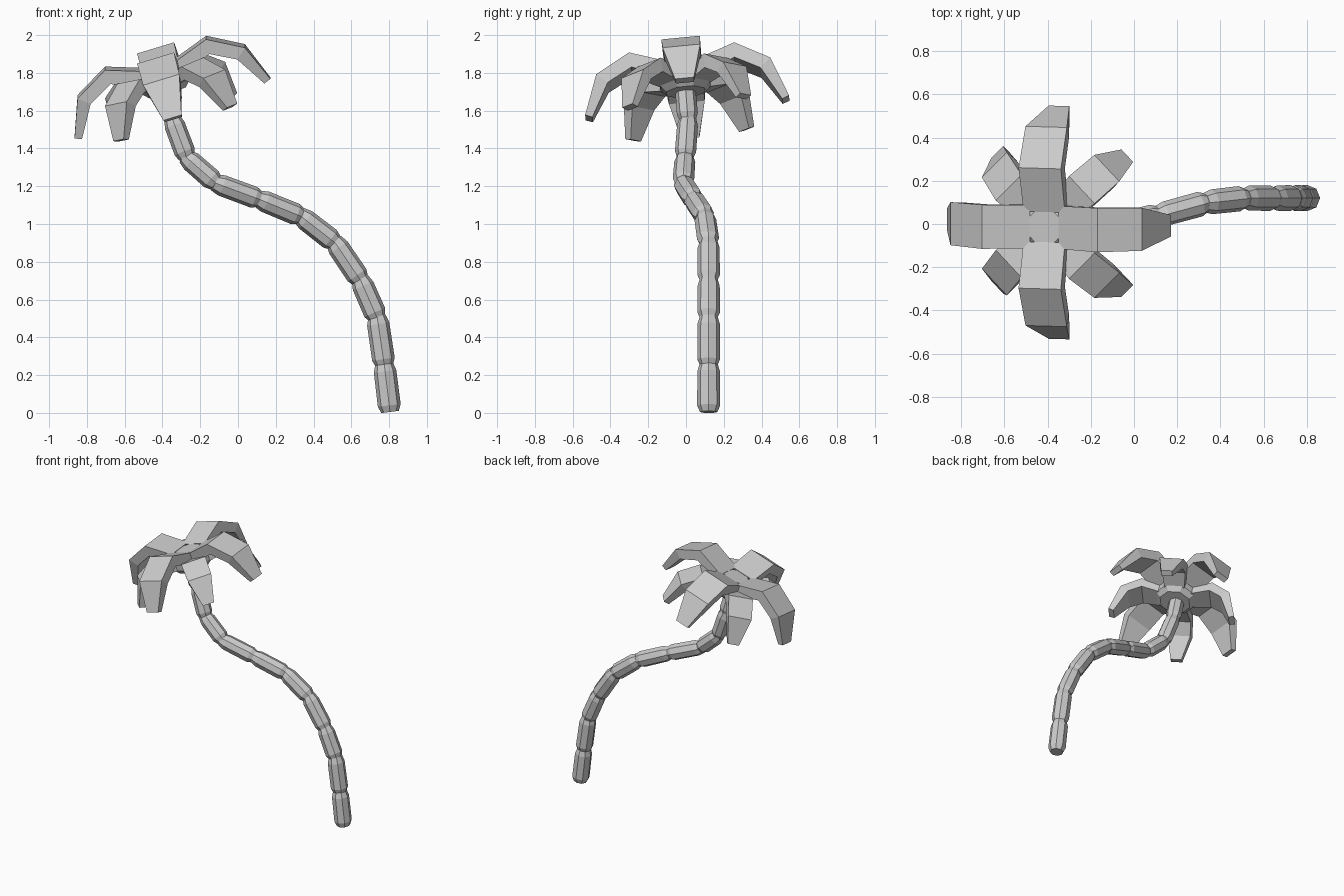
import bpy, bmesh
from math import radians, pi, sin, cos
from mathutils import Matrix, Vector

if "Cube" in bpy.data.objects:
    bpy.data.objects.remove(bpy.data.objects["Cube"])


def loft(name, rings, matrix=Matrix()):
    """Skin a list of equal-length vertex rings and cap both ends."""
    bm = bmesh.new()
    loops = [[bm.verts.new(matrix @ Vector(p)) for p in ring] for ring in rings]
    n = len(loops[0])
    for a, b in zip(loops, loops[1:]):
        for i in range(n):
            j = (i + 1) % n
            bm.faces.new((a[i], a[j], b[j], b[i]))
    bm.faces.new(loops[0][::-1])
    bm.faces.new(loops[-1])
    bmesh.ops.recalc_face_normals(bm, faces=bm.faces)
    mesh = bpy.data.meshes.new(name)
    bm.to_mesh(mesh)
    bm.free()
    obj = bpy.data.objects.new(name, mesh)
    bpy.context.collection.objects.link(obj)
    return obj


def trunk_segment(name, a, b, r, sides=8):
    """Faceted log with chamfered ends from a to b."""
    axis = (b - a).normalized()
    u = (Vector((0, 1, 0)) - axis * axis.y).normalized()
    v = axis.cross(u)
    length = (b - a).length
    rings = []
    for d, s in ((0, 0.76), (0.035, 1), (length - 0.03, 0.98), (length + 0.015, 0.76)):
        rings.append([a + axis * d + (u * cos(k * 2 * pi / sides) + v * sin(k * 2 * pi / sides)) * r * s
                      for k in range(sides)])
    loft(name, rings)


def leaf(name, path, widths, thick, angle, frame):
    """Drooping plank leaf; path gives its top line as (distance, height)."""
    pts = [Vector((d, 0, z)) for d, z in path]
    rings = []
    for i, p in enumerate(pts):
        t = (pts[min(i + 1, len(pts) - 1)] - pts[max(i - 1, 0)]).normalized()
        low = p - Vector((-t.z, 0, t.x)) * thick[i]
        w = Vector((0, widths[i] / 2, 0))
        rings.append([p - w, p + w, low + w * 0.95, low - w * 0.95])
    loft(name, rings, frame @ Matrix.Rotation(radians(angle), 4, 'Z'))


# curved trunk
path = [(0.805, 0.12, 0.005), (0.775, 0.12, 0.25), (0.738, 0.12, 0.50), (0.65, 0.12, 0.70),
        (0.515, 0.12, 0.90), (0.335, 0.10, 1.04), (0.115, 0.04, 1.13), (-0.115, -0.015, 1.215),
        (-0.27, -0.005, 1.35), (-0.345, 0.01, 1.55), (-0.395, -0.005, 1.73)]
path = [Vector(p) for p in path]
for i, (a, b) in enumerate(zip(path, path[1:])):
    trunk_segment(f"trunk_segment_{i + 1}", a, b, 0.061 - 0.0006 * i)

# tilted crown frame
crown = (Matrix.Translation((-0.408, -0.012, 1.813))
         @ Matrix.Rotation(radians(5.5), 4, 'X') @ Matrix.Rotation(radians(-17), 4, 'Y'))

# crown hub
hub = [[(r * cos(k * pi / 4 + pi / 8), r * sin(k * pi / 4 + pi / 8), z) for k in range(8)]
       for r, z in ((0.11, -0.12), (0.145, -0.085), (0.145, -0.02), (0.09, 0.022))]
loft("crown_hub", hub, crown)

# four long leaves and four short ones between them
for k in range(4):
    leaf(f"long_leaf_{k + 1}", [(0.07, 0.025), (0.28, 0.097), (0.463, -0.005), (0.542, -0.208)],
         (0.20, 0.205, 0.20, 0.10), (0.08, 0.08, 0.075, 0.04), k * 90, crown)
    leaf(f"short_leaf_{k + 1}", [(0.07, -0.03), (0.25, 0.01), (0.385, -0.075), (0.445, -0.26)],
         (0.14, 0.175, 0.17, 0.08), (0.07, 0.075, 0.07, 0.04), k * 90 + 45, crown)
